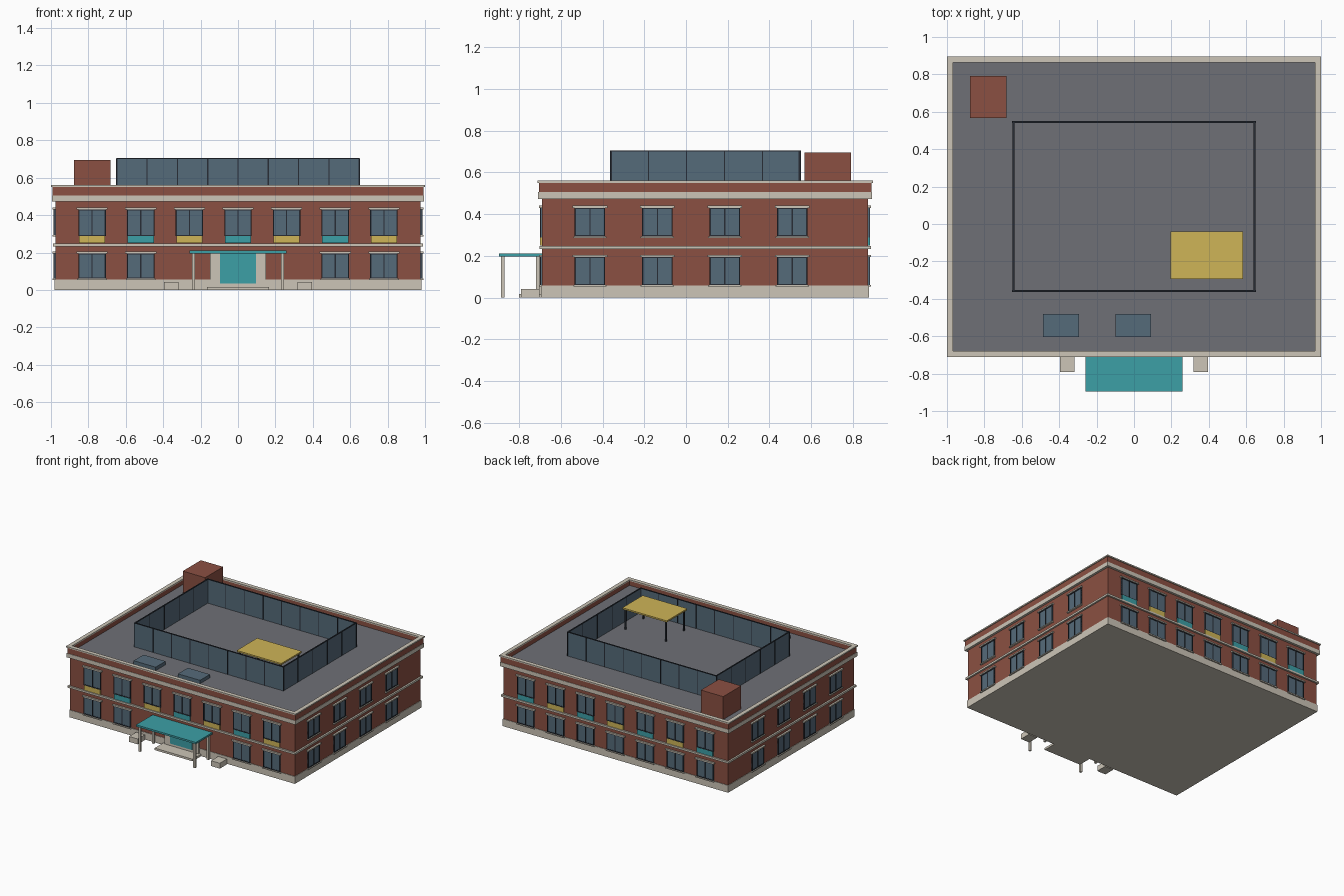
import bpy, bmesh
from mathutils import Vector

if "Cube" in bpy.data.objects:
    bpy.data.objects.remove(bpy.data.objects["Cube"])


def material(name, hexcode):
    lin = [(int(hexcode[i:i + 2], 16) / 255) ** 2.2 for i in (0, 2, 4)]
    m = bpy.data.materials.new(name)
    m.diffuse_color = (*lin, 1)
    m.use_nodes = True
    m.node_tree.nodes["Principled BSDF"].inputs["Base Color"].default_value = m.diffuse_color
    return m


BRICK = material("brick", "8A5144")
STONE = material("stone", "CBC4B6")
ROOF = material("roofing", "6E6F75")
GLASS = material("glass", "566A79")
DARK = material("dark_metal", "2B3038")
TEAL = material("teal", "3F9EA5")
YELLOW = material("yellow", "CDB358")


def boxes(name, mat, items):
    """One object from (x0, x1, y0, y1, z0, z1) blocks."""
    bm = bmesh.new()
    for x0, x1, y0, y1, z0, z1 in items:
        for v in bmesh.ops.create_cube(bm, size=1)["verts"]:
            v.co = Vector((x1 if v.co.x > 0 else x0,
                           y1 if v.co.y > 0 else y0,
                           z1 if v.co.z > 0 else z0))
    return finish(name, mat, bm)


def finish(name, mat, bm):
    bmesh.ops.recalc_face_normals(bm, faces=bm.faces)
    me = bpy.data.meshes.new(name)
    bm.to_mesh(me)
    bm.free()
    me.materials.append(mat)
    ob = bpy.data.objects.new(name, me)
    bpy.context.collection.objects.link(ob)
    return ob


def ring(name, mat, x0, x1, y0, y1, t, z0, z1):
    """Hollow rectangular frame with wall thickness t."""
    bm = bmesh.new()
    loops = []
    for d, z in ((0, z0), (0, z1), (t, z1), (t, z0)):
        loops.append([bm.verts.new(p) for p in (
            (x0 + d, y0 + d, z), (x1 - d, y0 + d, z),
            (x1 - d, y1 - d, z), (x0 + d, y1 - d, z))])
    for a in range(4):
        A, B = loops[a], loops[(a + 1) % 4]
        for i in range(4):
            j = (i + 1) % 4
            bm.faces.new((A[i], A[j], B[j], B[i]))
    return finish(name, mat, bm)


# Main body: half width, front and back planes
W, F, B = 0.977, -0.69, 0.873


def around(e):
    return -W - e, W + e, F - e, B + e


boxes("brick_walls", BRICK, [(-W, W, F, B, 0.002, 0.48)])
boxes("plinth", STONE, [(*around(0.004), 0, 0.057)])
ring("floor_band", STONE, *around(0.013), 0.03, 0.233, 0.248)
ring("cornice_band", STONE, *around(0.018), 0.05, 0.473, 0.505)
ring("parapet", BRICK, *around(0.015), 0.024, 0.505, 0.55)
ring("coping", STONE, *around(0.022), 0.032, 0.55, 0.56)
boxes("roof_deck", ROOF, [(*around(-0.005), 0.475, 0.515)])

# Windows: parts are gathered per facade, then built as joined objects
parts = {"glass": [], "frame": [], "sill": [], "teal": [], "yellow": []}


def on_face(face, u0, u1, out, z0, z1):
    """Block set on a facade, projecting outward by out."""
    i = 0.01
    return {"front": (u0, u1, F - out, F + i, z0, z1),
            "back": (u0, u1, B - i, B + out, z0, z1),
            "left": (-W - out, -W + i, u0, u1, z0, z1),
            "right": (W - i, W + out, u0, u1, z0, z1)}[face]


def window(face, u, z0, z1, panel=None):
    h = 0.073
    parts["glass"].append(on_face(face, u - h, u + h, 0.005, z0, z1))
    for c in (-h + 0.003, 0, h - 0.003):
        parts["frame"].append(on_face(face, u + c - 0.003, u + c + 0.003, 0.009, z0, z1))
    for z in (z0, z1 - 0.006):
        parts["frame"].append(on_face(face, u - h, u + h, 0.008, z, z + 0.006))
    parts["sill"].append(on_face(face, u - 0.083, u + 0.083, 0.014, z1, z1 + 0.01))
    if panel:
        parts[panel].append(on_face(face, u - 0.07, u + 0.07, 0.009, 0.25, z0))
    else:
        parts["sill"].append(on_face(face, u - 0.08, u + 0.08, 0.014, z0 - 0.008, z0))


for k in range(7):
    u = -0.78 + 0.26 * k
    window("front", u, 0.288, 0.43, ("yellow", "teal")[k % 2])
    window("back", u, 0.288, 0.43, ("teal", "yellow")[k % 2])
    window("back", u, 0.06, 0.195)
    if abs(u) > 0.4:
        window("front", u, 0.06, 0.195)
for face in ("left", "right"):
    for k in range(4):
        u = -0.46 + 0.323 * k
        window(face, u, 0.293, 0.43)
        window(face, u, 0.06, 0.195)

boxes("window_glass", GLASS, parts["glass"])
boxes("window_frames", DARK, parts["frame"])
boxes("sills_and_lintels", STONE, parts["sill"])
boxes("teal_panels", TEAL, parts["teal"])
boxes("yellow_panels", YELLOW, parts["yellow"])

# Entrance
boxes("door_surround", STONE, [(-0.15, 0.15, F - 0.012, F + 0.01, 0, 0.197)])
boxes("entrance_door", TEAL, [(-0.097, 0.097, F - 0.018, F, 0.035, 0.197)])
boxes("entrance_step", STONE, [(-0.165, 0.165, -0.80, F, 0, 0.016)])
boxes("entrance_canopy", TEAL, [(-0.26, 0.26, -0.895, F, 0.196, 0.21)])
boxes("canopy_posts", STONE, [
    (x - 0.008, x + 0.008, y - 0.008, y + 0.008, 0, 0.196)
    for x in (-0.238, 0.238) for y in (-0.878, -0.71)])
boxes("entrance_benches", STONE, [
    (x - 0.038, x + 0.038, -0.79, F - 0.012, 0, 0.042) for x in (-0.357, 0.357)])

# Rooftop play court: thin screen walls with posts and rails
X, Y0, Y1, Z0, Z1 = 0.648, -0.362, 0.548, 0.515, 0.70
ring("court_screen", GLASS, -X, X, Y0, Y1, 0.006, Z0, Z1)
ring("court_top_rail", DARK, -X - 0.002, X + 0.002, Y0 - 0.002, Y1 + 0.002, 0.010, Z1, Z1 + 0.005)
posts = []
for k in range(9):
    x = -X + 2 * X * k / 8
    posts += [(x - 0.003, x + 0.003, y - 0.005, y + 0.005, Z0, Z1 + 0.004)
              for y in (Y0 + 0.003, Y1 - 0.003)]
for k in range(1, 5):
    y = Y0 + (Y1 - Y0) * k / 5
    posts += [(x - 0.005, x + 0.005, y - 0.003, y + 0.003, Z0, Z1 + 0.004)
              for x in (-X + 0.003, X - 0.003)]
boxes("court_posts", DARK, posts)

# Shade canopy in the court
boxes("shade_roof", YELLOW, [(0.195, 0.582, -0.294, -0.04, 0.675, 0.687)])
boxes("shade_legs", DARK, [
    (x - 0.005, x + 0.005, y - 0.005, y + 0.005, Z0, 0.675)
    for x in (0.212, 0.565) for y in (-0.277, -0.057)])

# Stair tower and skylights
boxes("stair_tower", BRICK, [(-0.877, -0.683, 0.567, 0.79, 0.515, 0.695)])
boxes("skylights", GLASS, [
    (x - 0.096, x + 0.096, -0.603, -0.48, 0.515, 0.542) for x in (-0.39, -0.004)])
